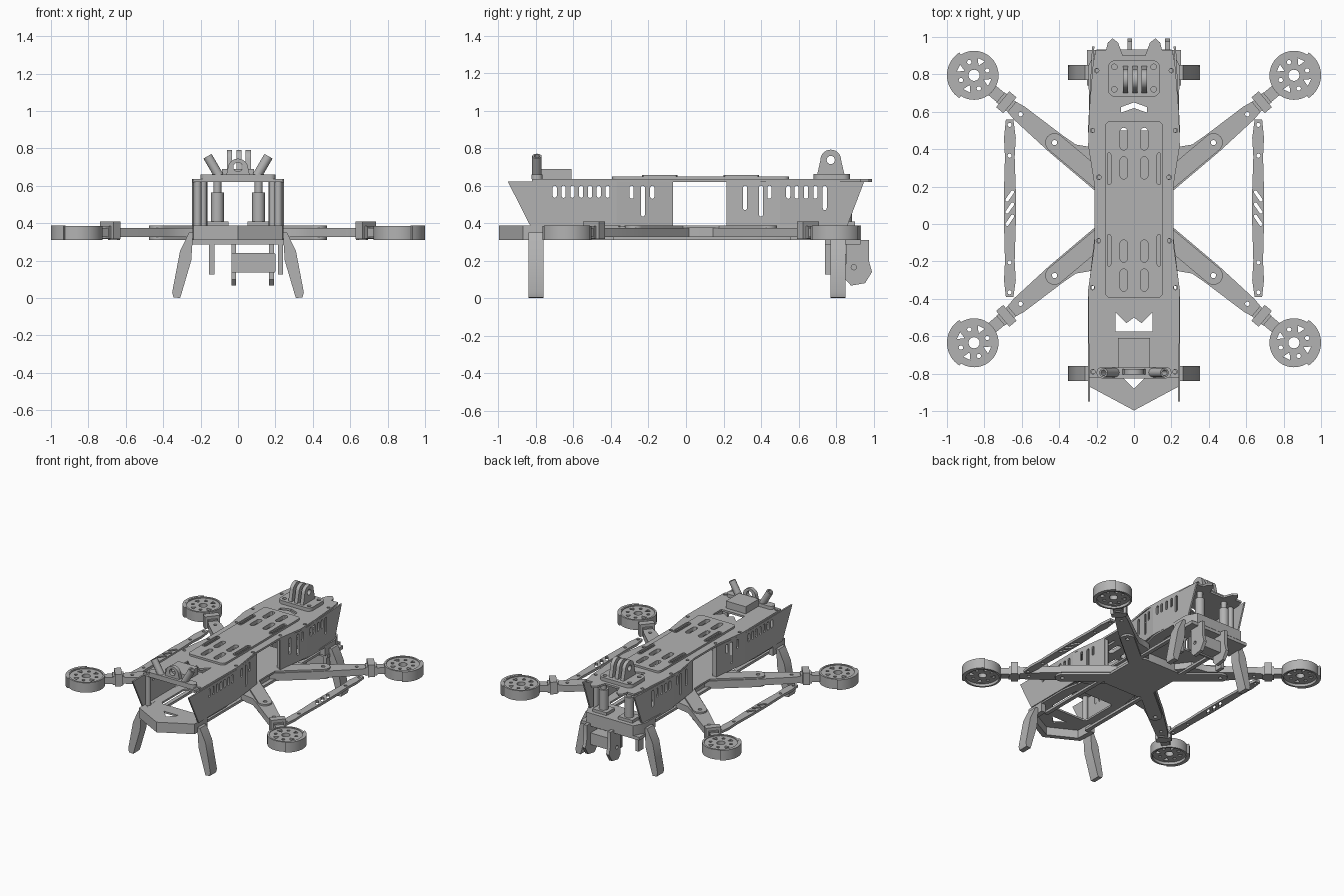
import bpy, bmesh
from math import pi, sin, cos, atan2, radians
from mathutils import Matrix, Vector
from mathutils.geometry import tessellate_polygon

cube = bpy.data.objects.get("Cube")
if cube:
    bpy.data.objects.remove(cube, do_unlink=True)

GREY = (0.45, 0.45, 0.45, 1)
mat = bpy.data.materials.new("frame_grey")
mat.use_nodes = True
mat.diffuse_color = GREY
for node in mat.node_tree.nodes:
    if node.type == 'BSDF_PRINCIPLED':
        node.inputs["Base Color"].default_value = GREY

FLAT = Matrix.Identity(4)
SIDE = Matrix(((0, 0, 1, 0), (1, 0, 0, 0), (0, 1, 0, 0), (0, 0, 0, 1)))   # draws in y, z
FACE = Matrix(((1, 0, 0, 0), (0, 0, 1, 0), (0, 1, 0, 0), (0, 0, 0, 1)))   # draws in x, z
made = []


def plate(name, loops, lo, hi, frame=FLAT):
    """Extrude an outline (first loop) with holes (other loops)."""
    flat = [p for loop in loops for p in loop]
    n = len(flat)
    verts = [frame @ Vector((p[0], p[1], h)) for h in (lo, hi) for p in flat]
    tris = tessellate_polygon([[Vector((p[0], p[1], 0)) for p in loop] for loop in loops])
    faces = [tuple(t) for t in tris] + [tuple(i + n for i in t) for t in tris]
    start = 0
    for loop in loops:
        k = len(loop)
        for i in range(k):
            a, b = start + i, start + (i + 1) % k
            faces.append((a, b, b + n, a + n))
        start += k
    mesh = bpy.data.meshes.new(name)
    mesh.from_pydata(verts, [], faces)
    mesh.validate()
    bm = bmesh.new()
    bm.from_mesh(mesh)
    bmesh.ops.recalc_face_normals(bm, faces=bm.faces[:])
    bm.to_mesh(mesh)
    bm.free()
    mesh.materials.append(mat)
    ob = bpy.data.objects.new(name, mesh)
    bpy.context.collection.objects.link(ob)
    made.append(ob)
    return ob


def arc(x, y, r, a0, a1, n):
    return [(x + r * cos(a0 + (a1 - a0) * i / n), y + r * sin(a0 + (a1 - a0) * i / n))
            for i in range(n + 1)]


def circle(x, y, r, n=16):
    return arc(x, y, r, 0, 2 * pi, n)[:-1]


def slot(x, y, width, length, tilt=0):
    r, h = width / 2, length / 2 - width / 2
    pts = arc(0, h, r, 0, pi, 6) + arc(0, -h, r, pi, 2 * pi, 6)
    c, s = cos(tilt), sin(tilt)
    return [(x + c * u - s * v, y + s * u + c * v) for u, v in pts]


def rect(x0, y0, x1, y1, r=0):
    if not r:
        return [(x0, y0), (x1, y0), (x1, y1), (x0, y1)]
    corners = [(x1 - r, y1 - r), (x0 + r, y1 - r), (x0 + r, y0 + r), (x1 - r, y0 + r)]
    return [p for k, (x, y) in enumerate(corners)
            for p in arc(x, y, r, k * pi / 2, (k + 1) * pi / 2, 5)]


def mirrored(half):
    return half + [(-x, y) for x, y in reversed(half) if x > 1e-6]


def both(items):
    return [(s * x, y) for x, y in items for s in (1, -1)]


# base plate with bumper skirts
base = mirrored([(0, -.995), (.235, -.87), (.24, -.5), (.2, -.25), (.19, .08), (.2, .35),
                 (.24, .5), (.24, .85), (.2, .93), (0, .93)])
nose_hole = mirrored([(0, -.88), (.065, -.815), (0, -.815)])
plate("base_plate", [base, nose_hole, rect(-.16, -.72, .16, -.42, .03),
                     rect(-.16, .5, .16, .72, .03)], .373, .387)
plate("front_bumper", [mirrored([(0, -.997), (.237, -.87), (.242, -.72), (.205, -.72),
                                 (.2, -.85), (0, -.955)])], .31, .388)
plate("rear_bumper", [mirrored([(0, .932), (.2, .932), (.242, .85), (.242, .72), (.2, .72),
                                (.2, .84), (.18, .89), (0, .89)])], .31, .388)
plate("hub", [rect(-.17, -.14, .17, .3, .03)], .311, .386)
for s in (1, -1):
    plate("side_rail", [rect(s * .185 - .015, -.74, s * .185 + .015, .74)], .311, .33)

# top plate and raised cover, sharing the slot cutouts
posts = both([(.222, .5), (.188, .25), (.19, -.09), (.222, -.34), (.2, .82), (.22, -.79)])
slots = [slot(x, y, .04, .12) for x, y in both([(.055, .455), (.055, .3), (.055, -.145), (.055, -.3)])]
strap_spots = both([(.133, .295), (.133, -.14)])
slots += [slot(x, y, .018, .17) for x, y in strap_spots]
top = mirrored([(0, -.82), (.24, -.82), (.245, -.35), (.21, -.1), (.21, .2), (.245, .42),
                (.24, .6), (.22, .85), (.205, .93), (.15, .93), (.14, .97), (.115, .992),
                (.085, .97), (.06, .9), (0, .9)])
chevron = mirrored([(0, .65), (.07, .625), (.07, .595), (0, .62)])
crown = mirrored([(0, -.5), (.04, -.53), (.1, -.47), (.1, -.575), (0, -.575)])
plate("top_plate", [top, chevron, crown] + slots + [circle(x, y, .012) for x, y in posts], .62, .635)
plate("top_cover", [rect(-.155, -.395, .155, .55, .03)] + slots, .635, .65)
for x, y in strap_spots:
    plate("strap_rim", [slot(x, y, .036, .19), slot(x, y, .018, .17)], .65, .656)
for x, y in posts:
    plate("standoff", [circle(x * .98, y, .02), circle(x * .98, y, .01)], .38, .62)

# slotted side panels: y range top and bottom, x at each end, slots as (y, low z)
panels = [
    (-.95, -.83, -.37, .24, .24, [(-.7 + .047 * i, .535) for i in range(7)]),
    (-.37, -.37, -.07, .24, .205, [(-.29, .53), (-.23, .435), (-.18, .53)]),
    (.215, .215, .5, .205, .24, [(.315, .47), (.4, .435), (.445, .53)]),
    (.95, .86, .5, .218, .24, [(.545, .53), (.59, .53), (.64, .53), (.69, .53), (.74, .47)])]
for ytop, ybot, yend, xa, xb, cuts in panels:
    k = (xb - xa) / (yend - ytop)
    holes = [slot(y, (z + .6) / 2, .022, .6 - z) for y, z in cuts]
    for s in (1, -1):
        frame = Matrix(((s * k, 0, s, s * (xa - k * ytop)), (1, 0, 0, 0), (0, 1, 0, 0), (0, 0, 0, 1)))
        plate("side_panel", [[(ytop, .621), (ybot, .385), (yend, .385), (yend, .621)]] + holes,
              -.006, .006, frame)

# arms, motor pods, clips
for sx in (1, -1):
    for sy in (1, -1):
        g = sx * sy
        frame = Matrix.Translation((0, .08, 0)) @ Matrix.Rotation(atan2(sy * .715, sx * .855), 4, 'Z')
        arm = [(0, -.06), (.55, -.057), (.8, -.045), (.87, -.032), (1.02, -.032), (1.02, .032),
               (.87, .032), (.8, .045), (.55, .057), (.46, .065), (.4, .1), (.35, .12), (.1, .06)]
        plate("arm", [[(u, g * v) for u, v in arm], circle(.554, 0, .014), circle(.79, 0, .012)],
              .325, .375, frame)
        tab = [(.03, -.05)] + arc(.554, 0, .05, -pi / 2, pi / 2, 10) + [(.03, .05)]
        for lo, hi in ((.311, .325), (.375, .387)):
            plate("arm_clamp", [tab, circle(.554, 0, .014)], lo, hi, frame)
        plate("arm_clip", [rect(.865, -.055, .915, .055)], .315, .408, frame)
        plate("arm_clip_lip", [rect(.85, -.035, .93, .035)], .318, .385, frame)
        px, py = sx * .855, .08 + sy * .715
        holes = [circle(px, py, .03)]
        for q in range(4):
            a, b = radians(90 * q + 20), radians(90 * q + 65)
            holes.append(circle(px + .075 * cos(a), py + .075 * sin(a), .012, 10))
            holes.append([(px + .08 * cos(b) + .024 * cos(b + t), py + .08 * sin(b) + .024 * sin(b + t))
                          for t in (pi, pi / 3 * 5, pi / 3)])
        plate("motor_plate", [circle(px, py, .122, 40)] + holes, .33, .38)
        plate("motor_ring", [circle(px, py, .131, 40), circle(px, py, .117, 40)], .31, .386)
        mid = 0 if sx > 0 else pi
        plate("motor_guard", [arc(px, py, .145, mid - 1, mid + 1, 18)
                              + arc(px, py, .125, mid + 1, mid - 1, 18)], .31, .388)

# outer braces joining front and rear arms
for s in (1, -1):
    edge = [(.645, -.39), (.685, -.39), (.695, -.3), (.69, -.2), (.695, 0), (.695, .18), (.69, .36),
            (.695, .46), (.685, .56), (.645, .56), (.632, .46), (.638, .36), (.632, .18),
            (.632, 0), (.638, -.2), (.632, -.3)]
    cuts = [circle(.665, y, .011) for y in (.53, .365, -.205, -.365)]
    cuts += [slot(.664, y, .018, .07, .6) for y in (.02, .085, .15)]
    plate("outer_brace", [edge] + cuts, .311, .33, Matrix.Diagonal((s, 1, 1, 1)))

# landing legs
leg = [(.24, .35), (.262, .35), (.31, .25), (.352, .03), (.345, .003), (.31, 0), (.3, .03),
       (.25, .2)]
for s in (1, -1):
    for y in (-.8, .81):
        plate("landing_leg", [[(s * x, z) for x, z in leg]], y - .04, y + .04, FACE)

# front antenna holder
plate("antenna_bar", [rect(-.2, -.825, .2, -.765, .028)], .635, .66)
plate("antenna_lug", [[(-.065, .65), (.065, .65)] + arc(0, .69, .055, 0, pi, 12),
                      circle(0, .7, .025)], -.805, -.775, FACE)
for s in (1, -1):
    lean = Matrix.Translation((s * .1, -.795, .65)) @ Matrix.Rotation(s * .53, 4, 'Y')
    plate("antenna_tube", [circle(0, 0, .025), circle(0, 0, .015)], 0, .125, lean)
plate("receiver_box", [rect(-.085, -.77, .085, -.61)], .635, .69)

# rear camera mount on the top
corner_holes = [circle(x, y, .015) for x, y in both([(.105, .72), (.105, .84)])]
plate("mount_base", [rect(-.14, .68, .14, .875, .04)] + corner_holes, .635, .662)
for x in (-.045, .005, .055):
    fin = [(.7, .66), (.845, .66)] + arc(.772, .737, .055, 0, pi, 14)
    plate("mount_fin", [fin, circle(.772, .737, .022)], x - .014, x + .014, SIDE)

# rear damper columns
for s in (1, -1):
    plate("damper_foot", [rect(s * .11 - .06, .8, s * .11 + .06, .9)], .387, .41)
    plate("damper_body", [circle(s * .11, .85, .034, 20)], .4, .565)
    plate("damper_rod", [circle(s * .11, .85, .021)], .56, .62)

# hanging camera under the rear
plate("gimbal_plate", [rect(-.25, .74, .25, .93)], .287, .312)
for x in (-.14, .227):
    plate("gimbal_post", [rect(x - .014, .74, x + .014, .8)], .125, .3)
bracket = [(.855, .31), (.975, .31), (.975, .2), (.992, .14), (.955, .08), (.88, .067), (.85, .1)]
for x in (-.023, .18):
    plate("gimbal_bracket", [bracket, circle(.895, .165, .014)], x - .013, x + .013, SIDE)
plate("camera_body", [rect(-.01, .83, .167, .93)], .145, .235)
plate("camera_face", [rect(-.035, .135, .2, .24, .01)], .825, .84, FACE)
for x in (.0, .165):
    for z in (.155, .22):
        plate("camera_screw", [circle(x, z, .009, 10)], .818, .826, FACE)

# smooth round walls, keep hard edges
bpy.ops.object.select_all(action='DESELECT')
for ob in made:
    ob.select_set(True)
bpy.context.view_layer.objects.active = made[0]
bpy.ops.object.shade_smooth_by_angle(angle=radians(30))
